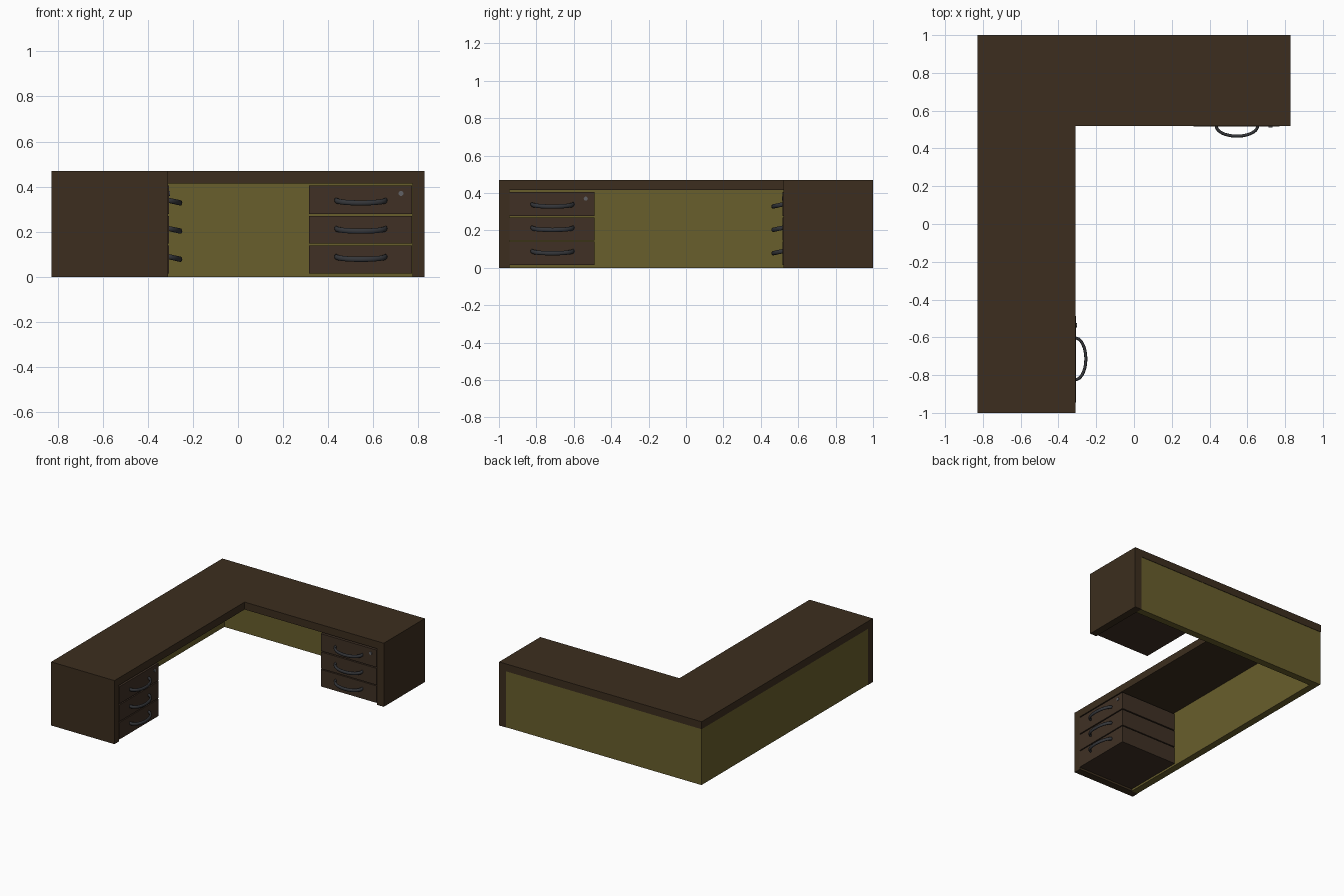
import bpy, bmesh, math
from mathutils import Matrix, Vector

if "Cube" in bpy.data.objects:
    bpy.data.objects.remove(bpy.data.objects["Cube"])


def material(name, rgb):
    m = bpy.data.materials.new(name)
    m.diffuse_color = (*rgb, 1)
    m.use_nodes = True
    m.node_tree.nodes["Principled BSDF"].inputs["Base Color"].default_value = m.diffuse_color
    return m


WOOD = material("dark_wood", (0.045, 0.027, 0.013))
DRAWER = material("drawer_wood", (0.05, 0.03, 0.018))
PANEL = material("olive_panel", (0.14, 0.112, 0.025))
METAL = material("dark_metal", (0.035, 0.037, 0.042))
STEEL = material("lock_metal", (0.12, 0.12, 0.13))


def add(name, bm, mat, place=None):
    bmesh.ops.recalc_face_normals(bm, faces=bm.faces)
    me = bpy.data.meshes.new(name)
    bm.to_mesh(me)
    bm.free()
    me.materials.append(mat)
    ob = bpy.data.objects.new(name, me)
    bpy.context.collection.objects.link(ob)
    if place:
        ob.matrix_world = place
    return ob


def box(name, lo, hi, mat, place=None):
    lo, hi = Vector(lo), Vector(hi)
    bm = bmesh.new()
    bmesh.ops.create_cube(bm, size=1)
    for v in bm.verts:
        v.co = (lo + hi) / 2 + v.co * (hi - lo)
    return add(name, bm, mat, place)


def prism(name, outline, z0, z1, mat):
    bm = bmesh.new()
    f = bm.faces.new([bm.verts.new((x, y, z0)) for x, y in outline])
    ext = bmesh.ops.extrude_face_region(bm, geom=[f])["geom"]
    for v in ext:
        if isinstance(v, bmesh.types.BMVert):
            v.co.z = z1
    return add(name, bm, mat)


def smooth(ob):
    for p in ob.data.polygons:
        p.use_smooth = True
    return ob


# L-shaped worktop
X, XI, YI, T, UNDER, TOP = 0.828, -0.31, 0.52, 0.055, 0.415, 0.47
prism("worktop", [(-X, -1), (XI, -1), (XI, YI), (X, YI), (X, 1), (-X, 1)], UNDER, TOP, WOOD)

# end panels carrying the two wings
box("left_wing_end_panel", (-X, -1, 0), (XI, -1 + T, UNDER), WOOD)
box("back_wing_end_panel", (X - T, YI, 0), (X, 1, UNDER), WOOD)

# olive modesty panels along the two outer sides
e = 0.003
box("left_side_panel", (-X + e, -1 + T, 0), (-X + T, 1 - e, UNDER), PANEL)
box("back_panel", (-X + T, 1 - T, 0), (X - T, 1 - e, UNDER), PANEL)


def handle(name, z, place):
    # bowed flat-oval bar, dipping towards the middle
    bm = bmesh.new()
    n, k, rings = 20, 10, []
    for i in range(n + 1):
        a = math.pi * i / n
        bow = math.sin(a)
        c = Vector((-0.11 * math.cos(a), -0.055 * bow, z - 0.012 * bow))
        out = Vector((-math.cos(a) * 0.055, -math.sin(a) * 0.11, 0)).normalized()
        rings.append([bm.verts.new(c + out * 0.008 * math.cos(2 * math.pi * j / k)
                                   + Vector((0, 0, 0.012 * math.sin(2 * math.pi * j / k))))
                      for j in range(k)])
    for r, s in zip(rings, rings[1:]):
        for j in range(k):
            bm.faces.new((r[j], r[(j + 1) % k], s[(j + 1) % k], s[j]))
    bm.faces.new(rings[0])
    bm.faces.new(rings[-1])
    smooth(add(name, bm, METAL, place))


def drawer_unit(name, place, depth):
    # three stacked drawers, front at local y = 0 facing -y
    for i, (z0, z1) in enumerate([(0.015, 0.14), (0.147, 0.27), (0.278, 0.405)]):
        box(f"{name}_drawer_{i + 1}", (-0.23, -0.003, z0), (0.226, depth, z1), DRAWER, place)
        handle(f"{name}_handle_{i + 1}", 0.09 + 0.125 * i, place)
    # lock in the top drawer
    bm = bmesh.new()
    bmesh.ops.create_cone(bm, cap_ends=True, segments=16, radius1=0.011, radius2=0.011, depth=0.01,
                          matrix=Matrix.Translation((0.178, -0.003, 0.37))
                          @ Matrix.Rotation(math.pi / 2, 4, 'X'))
    add(f"{name}_lock", bm, STEEL, place)


drawer_unit("back_wing", Matrix.Translation((0.545, YI, 0)), 1 - T - YI)
drawer_unit("left_wing", Matrix.Translation((XI, -0.714, 0)) @ Matrix.Rotation(math.pi / 2, 4, 'Z'),
            XI + X - T)
